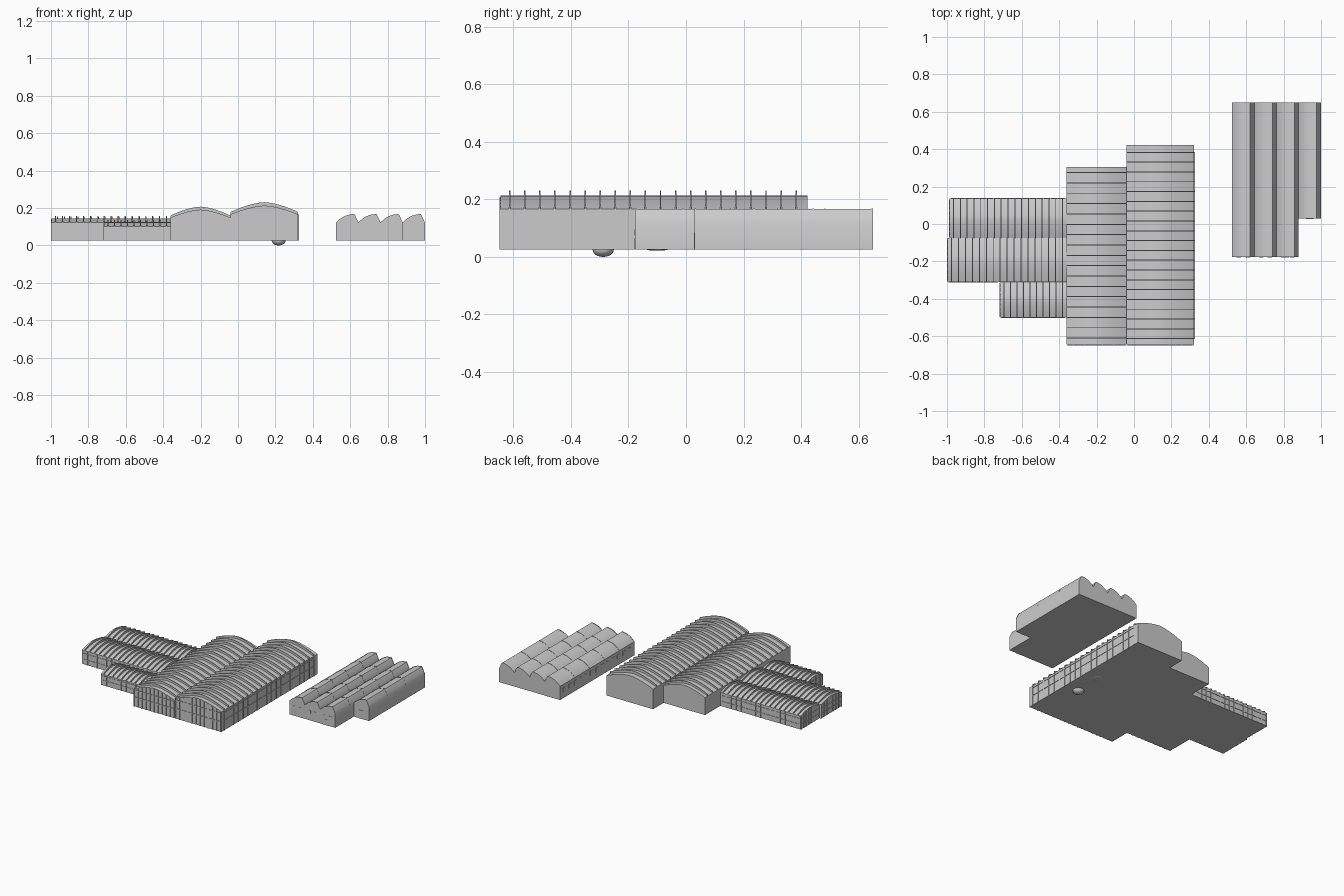
import bpy, bmesh, math

if "Cube" in bpy.data.objects:
    bpy.data.objects.remove(bpy.data.objects["Cube"])

BASE = 0.025


def finish(name, bm, smooth=False):
    bmesh.ops.recalc_face_normals(bm, faces=bm.faces)
    me = bpy.data.meshes.new(name)
    bm.to_mesh(me)
    bm.free()
    ob = bpy.data.objects.new(name, me)
    bpy.context.collection.objects.link(ob)
    if smooth:
        bpy.ops.object.select_all(action='DESELECT')
        ob.select_set(True)
        bpy.context.view_layer.objects.active = ob
        bpy.ops.object.shade_smooth_by_angle(angle=math.radians(25))
    return ob


def place(axis, u, a, z):
    # u runs across the span, a runs along the hall axis
    return (u, a, z) if axis == 'Y' else (a, u, z)


def strip(bm, axis, low, high, a0, a1):
    # closed solid between two matching curves, extruded from a0 to a1
    rows = [[bm.verts.new(place(axis, u, a, z)) for u, z in c]
            for a in (a0, a1) for c in (low, high)]
    l0, h0, l1, h1 = rows
    for i in range(len(low) - 1):
        for p, q in ((l0, h0), (h0, h1), (h1, l1), (l1, l0)):
            bm.faces.new((p[i], p[i + 1], q[i + 1], q[i]))
    for i in (0, -1):
        bm.faces.new((l0[i], h0[i], h1[i], l1[i]))


def box(bm, x0, x1, y0, y1, z0, z1):
    strip(bm, 'Y', [(x0, z0), (x1, z0)], [(x0, z1), (x1, z1)], y0, y1)


def arch(u0, u1, eave, apex, n=16):
    # shallow vault with a slightly pointed crown
    pts = []
    for i in range(n + 1):
        t = 2 * i / n - 1
        pts.append((u0 + (u1 - u0) * i / n, eave + (apex - eave) * (1 - abs(t) ** 1.6)))
    return pts


def hall(name, axis, u0, u1, a0, a1, eave, apex, rib, ribs):
    top = arch(u0, u1, eave, apex)
    bm = bmesh.new()
    strip(bm, axis, [(u, BASE) for u, z in top], top, a0, a1)
    bmesh.ops.dissolve_limit(bm, angle_limit=0.01, verts=bm.verts, edges=bm.edges)
    finish(name + "_body", bm, True)
    # raised arched roof ribs
    bm = bmesh.new()
    outer = arch(u0, u1, eave + rib * 0.7, apex + rib)
    for a in ribs:
        strip(bm, axis, top, outer, a - 0.0025, a + 0.0025)
    finish(name + "_roof_ribs", bm, True)


def spread(a, b, n):
    return [a + (b - a) * i / (n - 1) for i in range(n)]


def wall_grid(name, axis, wall, out, posts, rails, z_top, w=0.004, d=0.003):
    # posts and rails on a wall; axis is the direction the wall runs in
    bm = bmesh.new()
    n0, n1 = sorted((wall, wall + out * d))
    a0, a1 = min(posts), max(posts)
    parts = [(p - w / 2, p + w / 2, BASE, z_top(p)) for p in posts]
    parts += [(a0, a1, z - w / 2, z + w / 2) for z in rails]
    for p0, p1, z0, z1 in parts:
        if axis == 'X':
            box(bm, p0, p1, n0, n1, z0, z1)
        else:
            box(bm, n0, n1, p0, p1, z0, z1)
    finish(name, bm)


def under(u0, u1, eave, apex):
    # height of the vault above a point of the gable wall
    m, h = (u0 + u1) / 2, (u1 - u0) / 2
    return lambda u: eave + (apex - eave) * (1 - min(1, abs((u - m) / h)) ** 1.6) - 0.003


# two large halls
big_ribs, mid_ribs = spread(-0.613, 0.383, 20), spread(-0.61, 0.275, 17)
hall("east_hall", 'Y', -0.04, 0.322, -0.645, 0.423, 0.166, 0.213, 0.018, big_ribs)
hall("middle_hall", 'Y', -0.362, -0.04, -0.645, 0.305, 0.148, 0.191, 0.016, mid_ribs)

# three small side halls: y0, y1, x0, eave, apex
small = {"north_wing": (-0.075, 0.135, -0.987, 0.120, 0.143),
         "centre_wing": (-0.31, -0.075, -0.997, 0.122, 0.144),
         "south_wing": (-0.50, -0.31, -0.717, 0.102, 0.124)}
for nm, (y0, y1, x0, e, t) in small.items():
    n = int((-0.38 - x0) / 0.037) + 1
    hall(nm, 'X', y0, y1, x0, -0.362, e, t, 0.012, spread(x0 + 0.022, -0.382, n))
    wall_grid(nm + "_end_frames", 'Y', x0, -1, spread(y0 + 0.006, y1 - 0.006, 8),
              [0.06, 0.095], under(y0, y1, e, t))

# facade frames of the large halls
wall_grid("east_front_frames", 'X', -0.645, -1, spread(-0.034, 0.316, 12),
          [0.095, 0.155], under(-0.04, 0.322, 0.166, 0.213), 0.006, 0.004)
wall_grid("middle_front_frames", 'X', -0.645, -1, spread(-0.356, -0.046, 11),
          [0.09, 0.14], under(-0.362, -0.04, 0.148, 0.191), 0.006, 0.004)
wall_grid("east_side_frames", 'Y', 0.322, 1, big_ribs, [0.095, 0.15], lambda p: 0.166)
wall_grid("south_wing_side_frames", 'X', -0.50, -1, spread(-0.71, -0.37, 10), [0.06, 0.09], lambda p: 0.1)
wall_grid("centre_wing_side_frames", 'X', -0.31, -1, spread(-0.99, -0.73, 8), [0.06, 0.1], lambda p: 0.12)
wall_grid("north_wing_side_frames", 'X', 0.135, 1, spread(-0.98, -0.37, 17), [0.06, 0.1], lambda p: 0.118)

# detached workshop: four bays with curved sawtooth roofs
bay = 0.1185
section = [(0, 0.121), (0.08, 0.130), (0.2, 0.142), (0.35, 0.153), (0.5, 0.160),
           (0.65, 0.164), (0.81, 0.166), (0.86, 0.157), (0.93, 0.139), (1, 0.121)]
body, seams = bmesh.new(), bmesh.new()
for i in range(4):
    x0 = 0.525 + bay * i
    y0 = 0.03 if i == 3 else -0.177
    top = [(x0 + bay * u, z) for u, z in section]
    strip(body, 'Y', [(x, BASE) for x, z in top], top, y0, 0.65)
    # roof panel seams
    for y in spread(y0 + 0.002, 0.648, 4 if i == 3 else 6):
        strip(seams, 'Y', top, [(x, z + 0.002) for x, z in top], y - 0.002, y + 0.002)
finish("workshop_body", body, True)
finish("workshop_roof_seams", seams, True)

# workshop windows and doors
bm = bmesh.new()
for i in range(3):
    x = 0.525 + bay * i
    for k in (0.3, 0.7):
        box(bm, x + bay * k - 0.012, x + bay * k + 0.012, -0.179, -0.177, 0.075, 0.095)
box(bm, 0.80, 0.83, -0.179, -0.177, BASE, 0.065)
box(bm, 0.92, 0.96, 0.028, 0.03, BASE, 0.085)
for y in spread(-0.12, 0.6, 13):
    box(bm, 0.523, 0.525, y - 0.015, y + 0.015, 0.07, 0.1)
finish("workshop_openings", bm)

# round sumps below the east hall floor
for nm, y, r, depth in (("large_sump", -0.288, 0.037, 0.025), ("small_sump", -0.1, 0.035, 0.003)):
    bm = bmesh.new()
    bmesh.ops.create_uvsphere(bm, u_segments=20, v_segments=12, radius=1)
    bmesh.ops.bisect_plane(bm, geom=bm.verts[:] + bm.edges[:] + bm.faces[:],
                           plane_co=(0, 0, 0), plane_no=(0, 0, 1), clear_outer=True)
    for v in bm.verts:
        v.co = (0.217 + v.co.x * r, y + v.co.y * r, BASE + v.co.z * depth)
    finish(nm, bm, True)
